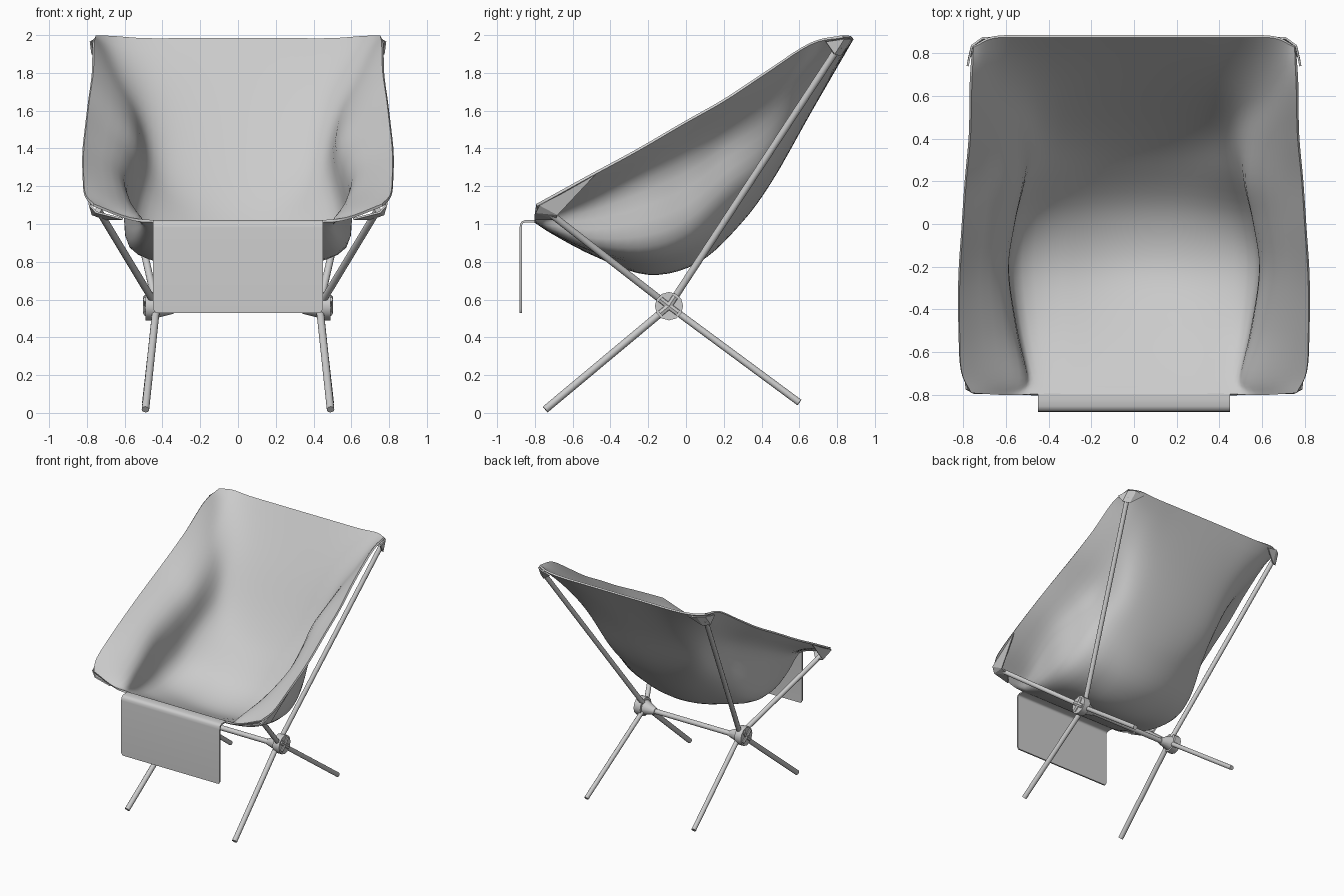
import bpy, bmesh
from mathutils import Vector as V

if "Cube" in bpy.data.objects:
    bpy.data.objects.remove(bpy.data.objects["Cube"])

HUB = V((0.432, -0.09, 0.565))


def make(name, verts, faces, thick=0.0, angle=None):
    """Sheet of fabric given thickness, optionally smooth shaded."""
    me = bpy.data.meshes.new(name)
    me.from_pydata([tuple(v) for v in verts], [], faces)
    bm = bmesh.new()
    bm.from_mesh(me)
    bmesh.ops.recalc_face_normals(bm, faces=bm.faces)
    bm.to_mesh(me)
    bm.free()
    ob = bpy.data.objects.new(name, me)
    bpy.context.collection.objects.link(ob)
    bpy.ops.object.select_all(action='DESELECT')
    bpy.context.view_layer.objects.active = ob
    ob.select_set(True)
    mod = ob.modifiers.new("thickness", 'SOLIDIFY')
    mod.thickness = thick
    mod.offset = 0
    bpy.ops.object.modifier_apply(modifier=mod.name)
    if angle:
        bpy.ops.object.shade_smooth_by_angle(angle=angle)
    return ob


def rod(name, a, b, r1, r2=None, sides=12):
    """Capped tube or cone between two points."""
    a, b = V(a), V(b)
    d = b - a
    bpy.ops.mesh.primitive_cone_add(vertices=sides, radius1=r1,
                                    radius2=r1 if r2 is None else r2,
                                    depth=d.length, location=(a + b) / 2,
                                    rotation=d.to_track_quat('Z', 'Y').to_euler())
    ob = bpy.context.object
    ob.name = name
    bpy.ops.object.shade_smooth_by_angle(angle=0.7)
    return ob


def spline(pts, n):
    """Catmull-Rom through pts with n steps per span."""
    p = [2 * pts[0] - pts[1]] + pts + [2 * pts[-1] - pts[-2]]
    out = []
    for i in range(1, len(p) - 2):
        a, b, c, d = p[i - 1:i + 3]
        for s in range(n):
            t = s / n
            out.append(0.5 * (2 * b + (c - a) * t + (2 * a - 5 * b + 4 * c - d) * t * t
                              + (3 * b - a - 3 * c + d) * t ** 3))
    return out + [pts[-1]]


def flip(p):
    return V((-p[0], p[1], p[2]))


# Fabric seat: sections from front to top: centre (y,z), bottom bend, side crease, rim
SECTIONS = [
    (-.80, 1.015, .44, -.80, 1.015, .58, -.80, 1.03, .765, -.79, 1.10),
    (-.70, .95, .48, -.70, .965, .54, -.72, 1.05, .81, -.69, 1.155),
    (-.48, .835, .535, -.47, .89, .578, -.49, 1.12, .82, -.50, 1.26),
    (-.20, .738, .57, -.20, .885, .61, -.22, 1.235, .82, -.26, 1.39),
    (.06, .80, .545, .02, .97, .58, .01, 1.345, .805, -.02, 1.53),
    (.28, 1.00, .49, .23, 1.17, .55, .20, 1.46, .79, .20, 1.655),
    (.45, 1.23, .45, .415, 1.33, .565, .40, 1.58, .77, .42, 1.80),
    (.66, 1.60, .46, .63, 1.64, .62, .615, 1.76, .765, .66, 1.955),
    (.88, 1.98, .50, .88, 1.98, .66, .875, 1.99, .755, .83, 1.993),
]
rows = []
for s in SECTIONS:
    c, b, k, e = V((0, s[0], s[1])), V(s[2:5]), V(s[5:8]), V(s[8:11])
    m = c.lerp(b, 0.25)
    m.x = 0.28
    half = [m, b, k, e]
    rows.append(spline([flip(p) for p in reversed(half)] + [c] + half, 5))
cols = [spline(list(col), 5) for col in zip(*rows)]
n = len(cols[0])
faces = [(i * n + j, (i + 1) * n + j, (i + 1) * n + j + 1, i * n + j + 1)
         for i in range(len(cols) - 1) for j in range(n - 1)]
make("seat_fabric", [v for col in cols for v in col], faces, 0.014, 0.9)

# Front flap hanging from the seat edge
prof = [(-.795, 1.014), (-.82, 1.015), (-.853, 1.014), (-.866, 1.009),
        (-.873, .998), (-.875, .98), (-.875, .55), (-.875, .53)]
verts = []
for i, (y, z) in enumerate(prof):
    w = 0.437 if i == len(prof) - 1 else 0.45
    verts += [(-w, y, z), (w, y, z)]
make("front_flap", verts, [(2 * i, 2 * i + 1, 2 * i + 3, 2 * i + 2)
                           for i in range(len(prof) - 1)], 0.012, 0.9)

# Reinforced corner pockets
FRONT_POCKET = [(.815, -.48, 1.262), (.785, -.775, 1.10), (.75, -.795, 1.062),
                (.61, -.795, 1.027), (.70, -.69, 1.025), (.77, -.68, 1.05)]
FRONT_FACES = [(0, 1, 5), (1, 2, 5), (2, 4, 5), (2, 3, 4)]
TOP_POCKET = [(.63, .872, 1.965), (.71, .872, 1.98), (.76, .835, 1.98),
              (.78, .74, 1.965), (.772, .785, 1.90), (.725, .815, 1.89)]
TOP_FACES = [(0, 1, 5), (1, 2, 4, 5), (2, 3, 4)]

# Four tubes on each side, all meeting at the hub
TUBES = [("front_leg", (.49, -.745, .018), .02), ("rear_leg", (.49, .60, .055), .018),
         ("front_seat_pole", (.74, -.745, 1.075), .019),
         ("back_pole", (.745, .81, 1.94), .019)]

for side, sx in (("right", 1), ("left", -1)):
    def at(p):
        return V((sx * p[0], p[1], p[2]))
    make("front_pocket_" + side, [at(p) for p in FRONT_POCKET], FRONT_FACES, 0.01)
    make("top_pocket_" + side, [at(p) for p in TOP_POCKET], TOP_FACES, 0.01)
    for name, tip, r in TUBES:
        d = (V(tip) - HUB).normalized()
        rod(name + "_" + side, at(HUB + d * 0.03), at(tip), r)
        # Raised rib on the hub face, in line with the tube
        flat = V((0, d.y, d.z)).normalized()
        mid = HUB + V((0.05, 0, 0))
        rod(name + "_rib_" + side, at(mid), at(mid + flat * 0.06), 0.02, sides=8)
    # Hub disc and tapered collar on the crossbar
    rod("hub_disc_" + side, at((.43, -.09, .565)), at((.49, -.09, .565)), 0.075, sides=12)
    rod("hub_collar_" + side, at((.435, -.09, .56)), at((.34, -.09, .55)), 0.06, 0.026)

# Crossbar between the hubs
rod("crossbar", (-.42, -.09, .55), (.42, -.09, .55), 0.02)
